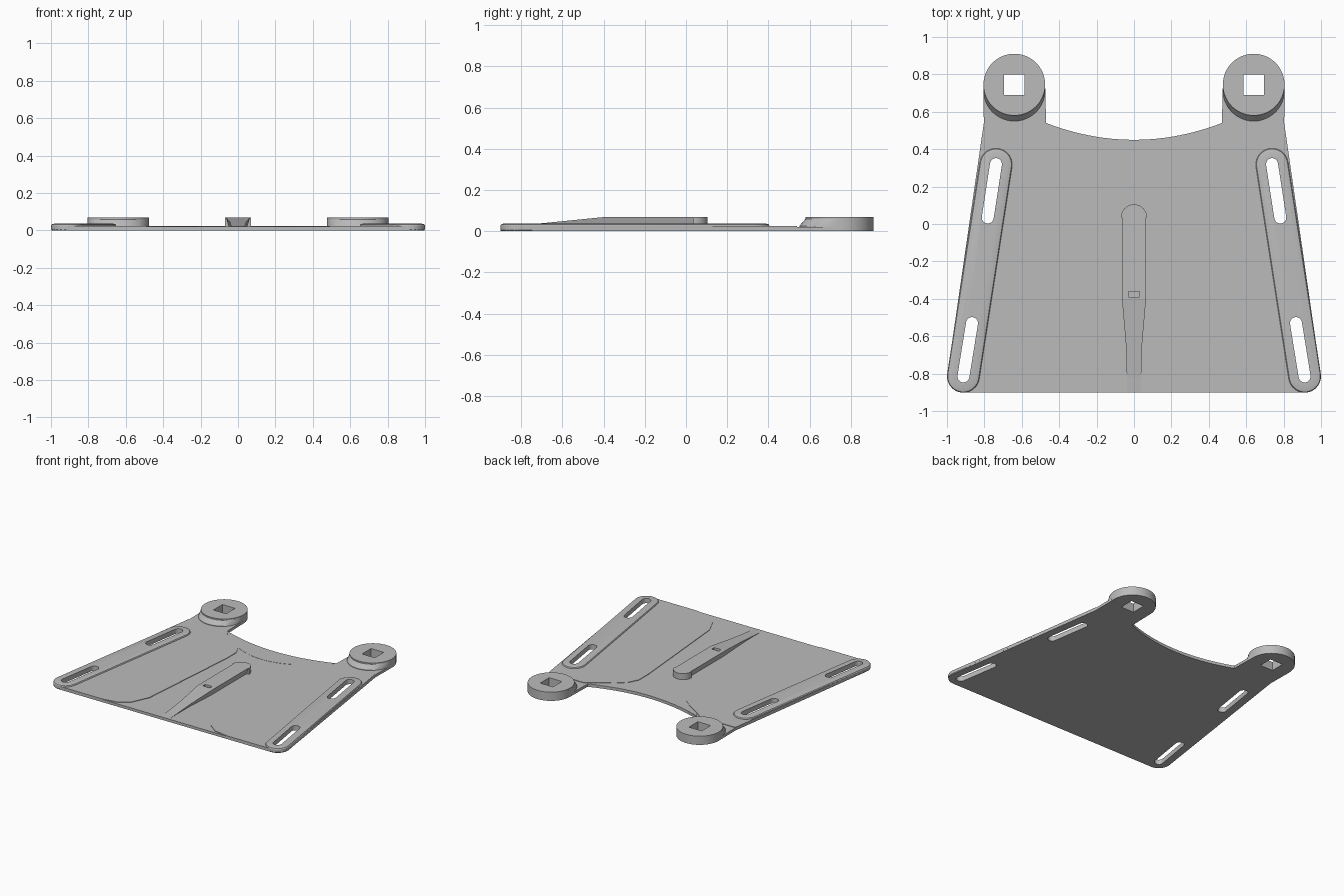
import bpy, bmesh
from math import sin, cos, pi, radians, atan2

cube = bpy.data.objects.get("Cube")
if cube:
    bpy.data.objects.remove(cube)

grey = bpy.data.materials.new("plain_grey")
grey.use_nodes = True
grey.diffuse_color = (0.5, 0.5, 0.5, 1)
grey.node_tree.nodes["Principled BSDF"].inputs["Base Color"].default_value = (0.5, 0.5, 0.5, 1)


def loft(name, rings):
    """Closed solid through rings of (x, y, z) points with equal counts."""
    bm = bmesh.new()
    rows = [[bm.verts.new(p) for p in ring] for ring in rings]
    n = len(rows[0])
    for a, b in zip(rows, rows[1:]):
        for i in range(n):
            j = (i + 1) % n
            bm.faces.new((a[i], a[j], b[j], b[i]))
    bm.faces.new(rows[0])
    bm.faces.new(rows[-1])
    bmesh.ops.recalc_face_normals(bm, faces=bm.faces)
    mesh = bpy.data.meshes.new(name)
    bm.to_mesh(mesh)
    bm.free()
    mesh.materials.append(grey)
    obj = bpy.data.objects.new(name, mesh)
    bpy.context.collection.objects.link(obj)
    return obj


def at(outline, z, s=1):
    return [(s * x, y, z) for x, y in outline]


def prism(name, outline, z0, z1, s=1):
    return loft(name, [at(outline, z0, s), at(outline, z1, s)])


def arc(cx, cy, r, a0, a1, n=16):
    angles = [radians(a0 + (a1 - a0) * i / n) for i in range(n + 1)]
    return [(cx + r * cos(a), cy + r * sin(a)) for a in angles]


def capsule(p, q, r, n=12):
    t = atan2(q[1] - p[1], q[0] - p[0]) * 180 / pi
    return arc(*q, r, t - 90, t + 90, n) + arc(*p, r, t + 90, t + 270, n)


def cut(obj, cutters):
    for c in cutters:
        mod = obj.modifiers.new("cut", 'BOOLEAN')
        mod.operation, mod.solver, mod.object = 'DIFFERENCE', 'EXACT', c
    bpy.context.view_layer.update()
    graph = bpy.context.evaluated_depsgraph_get()
    mesh = bpy.data.meshes.new_from_object(obj.evaluated_get(graph))
    obj.modifiers.clear()
    obj.data = mesh


def smooth(obj):
    bpy.ops.object.select_all(action='DESELECT')
    obj.select_set(True)
    bpy.context.view_layer.objects.active = obj
    bpy.ops.object.shade_smooth_by_angle(angle=radians(30))


BOSS = (0.64, 0.745)
R = 0.165
sides = (("left", 1), ("right", -1))

# Cutters: strap slots and square sockets
cutters = []
for side, s in sides:
    for p, q in (((0.738, 0.32), (0.782, 0.035)), ((0.866, -0.53), (0.912, -0.815))):
        cutters.append(prism("slot_cutter", capsule(p, q, 0.032), -0.1, 0.2, s))
    x, y = BOSS
    h = 0.055
    square = [(x - h, y - h), (x + h, y - h), (x + h, y + h), (x - h, y + h)]
    cutters.append(prism("socket_cutter", square, -0.1, 0.2, s))

# Base plate: trapezoid with two arms and a curved back edge
half = arc(0.913, -0.815, 0.085, -90, 8, 10) + [(0.803, 0.54)]
half += arc(*BOSS, R, 0, 180, 32) + [(0.47, 0.54)]
half += [(0.47 * t / 12, 0.45 + 0.09 * (t / 12) ** 2) for t in range(11, 0, -1)]
outline = half + [(0, 0.45)] + [(-x, y) for x, y in reversed(half)]
parts = [prism("base_plate", outline, 0, 0.021)]

# Back lip along the curved edge
ts = [i / 12 for i in range(-12, 13)]
lip = [(0.46 * t, 0.45 + 0.084 * t * t) for t in ts]
lip += [(0.45 * t, 0.29 + 0.22 * t * t) for t in reversed(ts)]
parts.append(prism("back_lip", lip, 0.012, 0.0225))

panel = [(0.54, -0.9), (0.42, -0.88), (0.34, -0.82), (0.28, -0.69), (0.21, 0.16),
         (0.21, 0.28), (0.25, 0.36), (0.32, 0.42), (0.45, 0.5), (0.5, 0.54),
         (0.803, 0.54), (0.997, -0.8), (0.913, -0.9)]

for side, s in sides:
    # Slightly raised side panel
    parts.append(prism(side + "_panel", panel, 0.012, 0.025, s))

    # Raised edge rail around the slots
    ends = (0.738, 0.318), (0.913, -0.815)
    wide, mid, top = (capsule(*ends, r) for r in (0.087, 0.083, 0.068))
    parts.append(loft(side + "_edge_rail", [
        at(mid, 0.001, s), at(wide, 0.006, s), at(wide, 0.027, s),
        at(mid, 0.033, s), at(top, 0.037, s)]))

    # Round boss with a sloped skirt towards the plate
    circle = arc(*BOSS, R, 0, 360, 64)[:-1]
    parts.append(prism(side + "_boss", circle, 0, 0.068, s))
    foot = capsule((BOSS[0], 0.715), BOSS, R, 24)
    brow = capsule((BOSS[0], 0.744), BOSS, R, 24)
    parts.append(loft(side + "_boss_skirt", [
        at(foot, 0.012, s), at(foot, 0.025, s), at(brow, 0.058, s)]))

for obj in parts:
    if obj.name != "back_lip":
        cut(obj, cutters)
    smooth(obj)

# Central tongue: undercut wedge tapering to the front edge
stations = [(0.035, 0.064, 0.068), (-0.40, 0.064, 0.068), (-0.65, 0.043, 0.043),
            (-0.82, 0.038, 0.027), (-0.9, 0.038, 0.0215)]
tongue = loft("tongue", [
    [(-w * 0.75, y, 0.015), (w * 0.75, y, 0.015), (w, y, z), (-w, y, z)]
    for y, w, z in stations])
notch = prism("notch_cutter", [(-0.03, -0.39), (0.03, -0.39), (0.03, -0.36), (-0.03, -0.36)],
              0.045, 0.1)
cut(tongue, [notch])
head = prism("tongue_head", arc(0, 0.035, 0.07, 0, 180, 24), 0.012, 0.068)
smooth(head)

for c in cutters + [notch]:
    bpy.data.objects.remove(c)
